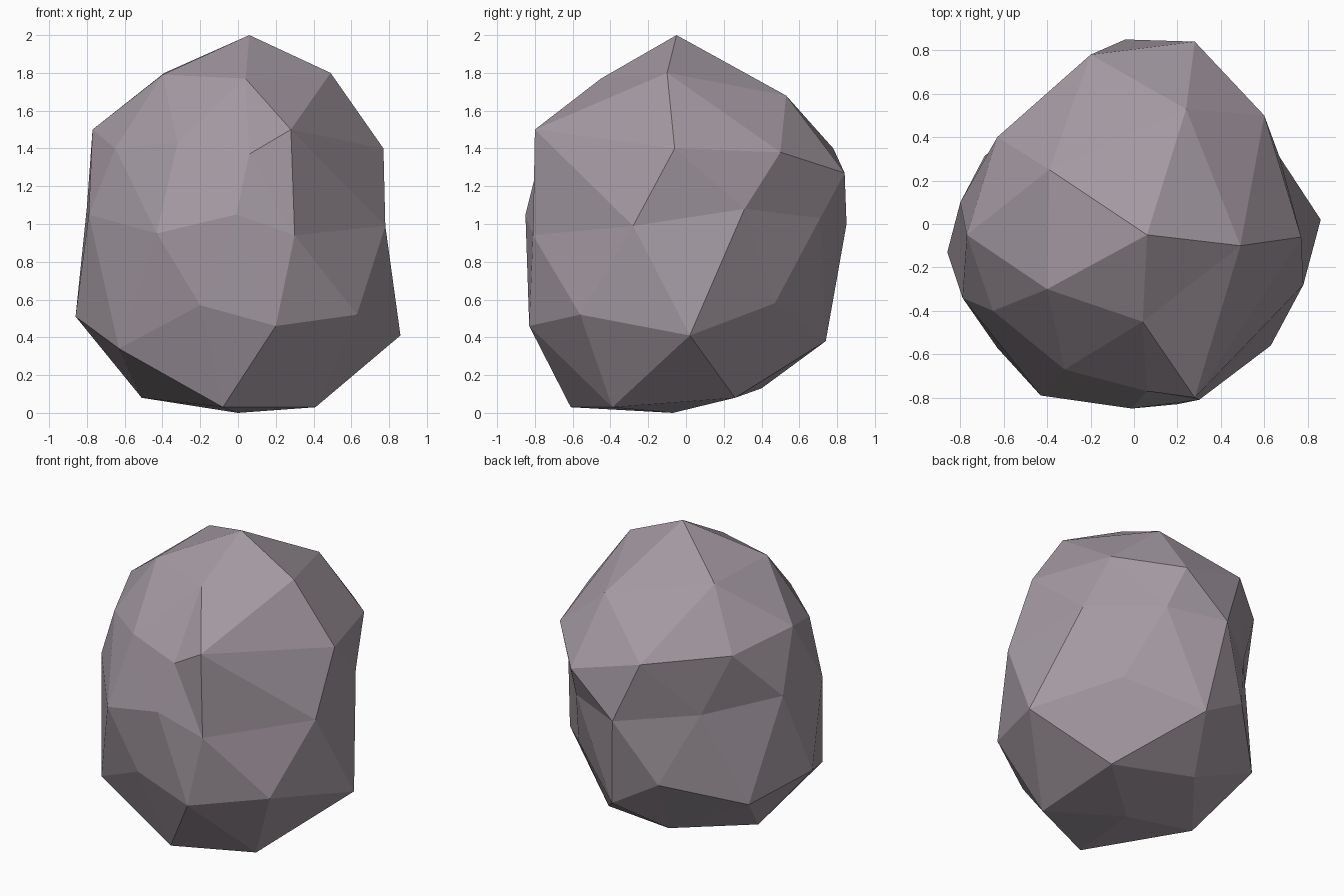
import bpy
import bmesh
from math import radians, cos, sin
from mathutils import Vector

default_cube = bpy.data.objects.get("Cube")
if default_cube:
    bpy.data.objects.remove(default_cube, do_unlink=True)

# Stone colour
stone = bpy.data.materials.new("mauve_grey_stone")
stone.use_nodes = True
stone_colour = (.37, .32, .36, 1)
stone.diffuse_color = stone_colour
shader = next(n for n in stone.node_tree.nodes if n.type == 'BSDF_PRINCIPLED')
shader.inputs["Base Color"].default_value = stone_colour
shader.inputs["Roughness"].default_value = .9

# Chipped contours, anticlockwise from +x, in hundredths of a unit
crown = [(6, -5, 200)]
shoulder = [(49, -10, 180), (24, 53, 168), (-39, 25, 180),
            (-40, -30, 179), (4, -45, 177)]
upper_belt = [(77, -6, 140), (60, 50, 138), (28, 84, 127), (-20, 78, 140),
              (-63, 40, 143), (-77, -5, 150), (-65, -40, 140),
              (-32, -67, 143), (6, -77, 137), (28, -80, 150)]
middle_belt = [(67, 31, 108), (33, 71, 103), (-4, 85, 100), (-46, 50, 102),
               (-80, 10, 109), (-79, -34, 105), (-43, -79, 95),
               (-1, -85, 105), (30, -81, 94), (78, -28, 99)]
lower_belt = [(86, 2, 41), (48, 47, 58), (4, 74, 38), (-28, 70, 57),
              (-69, 31, 40), (-86, -13, 51), (-63, -57, 34),
              (-20, -79, 57), (20, -83, 46), (63, -56, 52)]
underside = [(40, 26, 8), (-15, 40, 13), (-51, -5, 8),
             (-8, -61, 3), (41, -39, 3)]
foot = [(0, -7, 0)]


def shape_contour(free_verts, contour, latitude, start_angle):
    """Move the ball corners lying along one latitude onto a contour."""
    for index, point in enumerate(contour):
        angle = radians(start_angle + index * 360 / len(contour))
        flat = cos(radians(latitude))
        direction = Vector((flat * cos(angle), flat * sin(angle),
                            sin(radians(latitude))))
        corner = max(free_verts, key=lambda v: v.co.normalized().dot(direction))
        free_verts.remove(corner)
        corner.co = Vector(point) / 100


# Boulder: a faceted ball with every contour knocked out of shape
bm = bmesh.new()
bmesh.ops.create_icosphere(bm, subdivisions=2, radius=1)
free_verts = list(bm.verts)
shape_contour(free_verts, crown, 90, 0)
shape_contour(free_verts, foot, -90, 0)
shape_contour(free_verts, shoulder, 58, 0)
shape_contour(free_verts, underside, -58, 36)
shape_contour(free_verts, upper_belt, 29, 0)
shape_contour(free_verts, lower_belt, -29, 0)
shape_contour(free_verts, middle_belt, 0, 18)
bmesh.ops.recalc_face_normals(bm, faces=bm.faces)
for face in bm.faces:
    face.smooth = False

mesh = bpy.data.meshes.new("boulder")
bm.to_mesh(mesh)
bm.free()
mesh.materials.append(stone)
boulder = bpy.data.objects.new("boulder", mesh)
bpy.context.scene.collection.objects.link(boulder)
